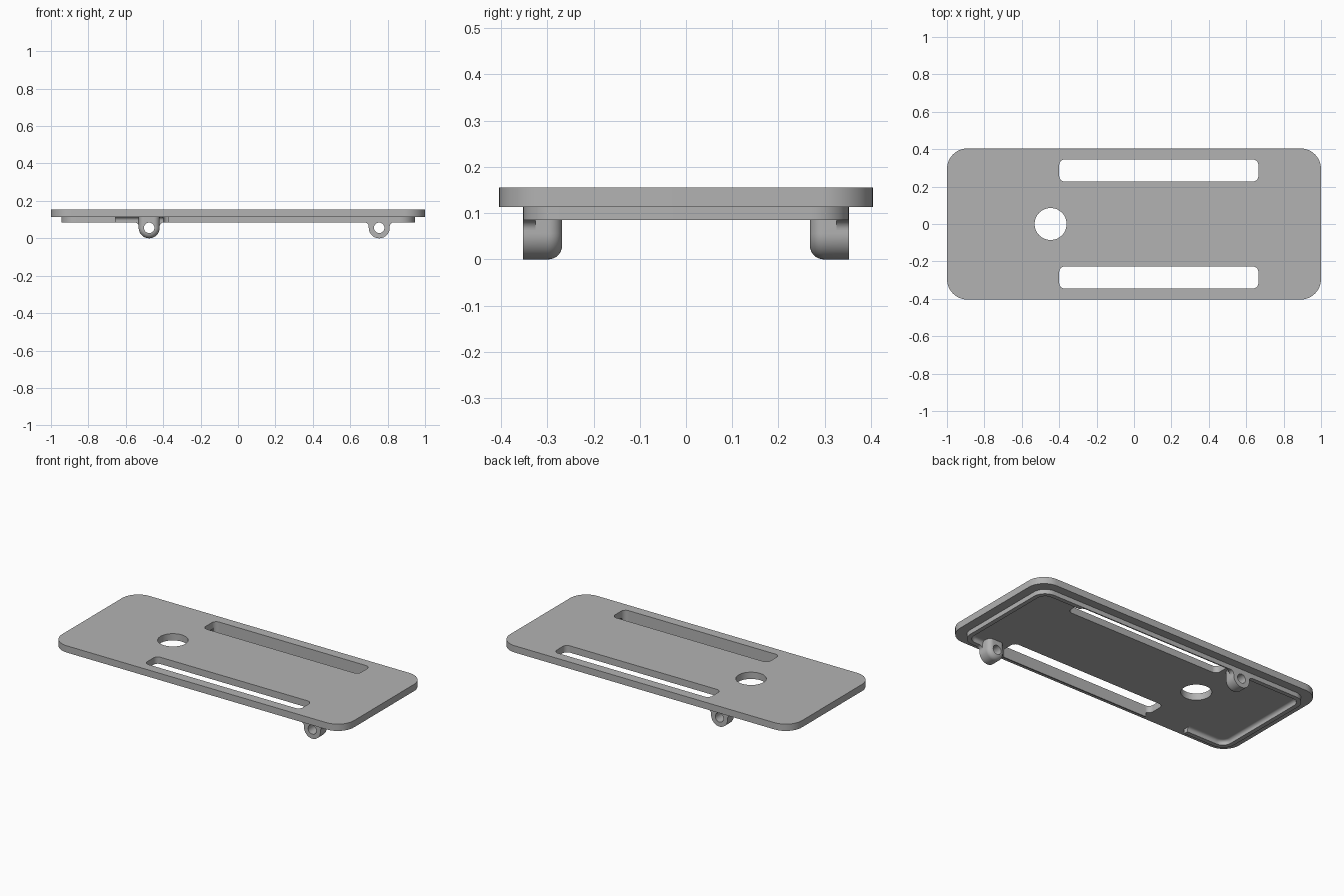
import bpy
import bmesh
from math import pi, sin, cos, radians

if "Cube" in bpy.data.objects:
    bpy.data.objects.remove(bpy.data.objects["Cube"], do_unlink=True)

grey = bpy.data.materials.new("plain_grey")
grey.use_nodes = True
COLOUR = (0.45, 0.45, 0.45, 1)
grey.diffuse_color = COLOUR
grey.node_tree.nodes["Principled BSDF"].inputs["Base Color"].default_value = COLOUR

TOP, UNDER, RIM_Z = 0.155, 0.113, 0.085
EMBED = 0.12               # parts below reach a little into the plate
RIM_X, RIM_Y, WALL = 0.945, 0.352, 0.027
LUG_R, PIN_R = 0.056, 0.028


def rounded_rect(hx, hy, r, z, cx=0, cy=0, n=12):
    pts = []
    for k, (sx, sy) in enumerate([(1, 1), (-1, 1), (-1, -1), (1, -1)]):
        for i in range(n + 1):
            a = (k + i / n) * pi / 2
            pts.append((cx + sx * (hx - r) + r * cos(a),
                        cy + sy * (hy - r) + r * sin(a), z))
    return pts


def loft(name, rings, closed=False):
    """Skin a stack of matching rings; cap the ends or join last to first."""
    bm = bmesh.new()
    loops = [[bm.verts.new(p) for p in ring] for ring in rings]
    n = len(loops[0])
    pairs = list(zip(loops, loops[1:]))
    if closed:
        pairs.append((loops[-1], loops[0]))
    else:
        bm.faces.new(loops[0])
        bm.faces.new(loops[-1])
    for a, b in pairs:
        for i in range(n):
            j = (i + 1) % n
            bm.faces.new((a[i], a[j], b[j], b[i]))
    bmesh.ops.recalc_face_normals(bm, faces=bm.faces)
    mesh = bpy.data.meshes.new(name)
    bm.to_mesh(mesh)
    bm.free()
    mesh.materials.append(grey)
    ob = bpy.data.objects.new(name, mesh)
    bpy.context.collection.objects.link(ob)
    return ob


def finish(ob, cutters=()):
    """Cut the openings, then smooth the curved faces."""
    bpy.ops.object.select_all(action="DESELECT")
    ob.select_set(True)
    bpy.context.view_layer.objects.active = ob
    for c in cutters:
        mod = ob.modifiers.new("cut", "BOOLEAN")
        mod.operation, mod.solver, mod.object = "DIFFERENCE", "EXACT", c
        bpy.ops.object.modifier_apply(modifier=mod.name)
    bpy.ops.object.shade_smooth_by_angle(angle=radians(30))


def box_cutter(name, hx, hy, r, cx, cy):
    return loft(name, [rounded_rect(hx, hy, r, z, cx, cy) for z in (0.03, 0.3)])


# Cutters: two long slots, a round hole, and the gap in the front rim
slots = [box_cutter("slot_cutter", 0.5325, 0.059, 0.03, 0.1325, s * 0.286) for s in (1, -1)]
round_hole = box_cutter("hole_cutter", 0.0855, 0.0855, 0.0855, -0.446, 0)
rim_gap = box_cutter("gap_cutter", 0.14, 0.07, 0.005, -0.515, -0.36)

# Plate
plate = loft("plate", [rounded_rect(1, 0.404, 0.11, z) for z in (UNDER, TOP)])
finish(plate, slots + [round_hole])

# Rim under the plate, with a fillet on its inner foot
FILLET = 0.018


def rim_ring(inset, z):
    return rounded_rect(RIM_X - inset, RIM_Y - inset, 0.08 - inset, z)


section = [(0, EMBED), (0, RIM_Z), (WALL, RIM_Z)]
for i in range(7):
    a = i / 6 * pi / 2
    section.append((WALL + FILLET * (1 - cos(a)), UNDER - FILLET + FILLET * sin(a)))
section.append((WALL + FILLET, EMBED))
rim = loft("rim", [rim_ring(d, z) for d, z in section], closed=True)
finish(rim, slots + [rim_gap])


# Hinge lugs: U-shaped ears, rounded on the inner face, with a flared root
def lug_ring(cx, y, inset):
    r = LUG_R - inset
    arc = [(cx + r * cos(a), y, LUG_R + r * sin(a))
           for a in (pi + i * pi / 24 for i in range(25))]
    return [(cx - r, y, EMBED)] + arc + [(cx + r, y, EMBED)]


def flare_ring(cx, y):
    f = 0.022
    side = [(LUG_R - 0.01, 0.06), (LUG_R, RIM_Z - f)]
    for i in range(1, 9):
        a = i / 8 * pi / 2
        side.append((LUG_R + f * (1 - cos(a)), RIM_Z - f + f * sin(a)))
    side.append((LUG_R + f, EMBED - 0.002))
    return ([(cx + x, y, z) for x, z in side]
            + [(cx - x, y, z) for x, z in reversed(side)])


def make_lug(label, cx, s):
    ROUND, INNER = 0.03, 0.268
    rings = [lug_ring(cx, s * RIM_Y, 0)]
    for i in range(9):
        a = i / 8 * pi / 2
        rings.append(lug_ring(cx, s * (INNER + ROUND * (1 - sin(a))), ROUND * (1 - cos(a))))
    pin = loft("pin_cutter", [[(cx + PIN_R * cos(i * pi / 16), y, LUG_R + PIN_R * sin(i * pi / 16))
                               for i in range(32)] for y in (s * 0.2, s * 0.4)])
    lug = loft(label + "_lug", rings)
    flare = loft(label + "_lug_flare",
                 [flare_ring(cx, s * y) for y in (RIM_Y, RIM_Y - WALL)])
    finish(lug, [pin])
    finish(flare, [pin])
    bpy.data.objects.remove(pin, do_unlink=True)


make_lug("front", 0.755, -1)
make_lug("back", -0.475, 1)

for c in slots + [round_hole, rim_gap]:
    bpy.data.objects.remove(c, do_unlink=True)
